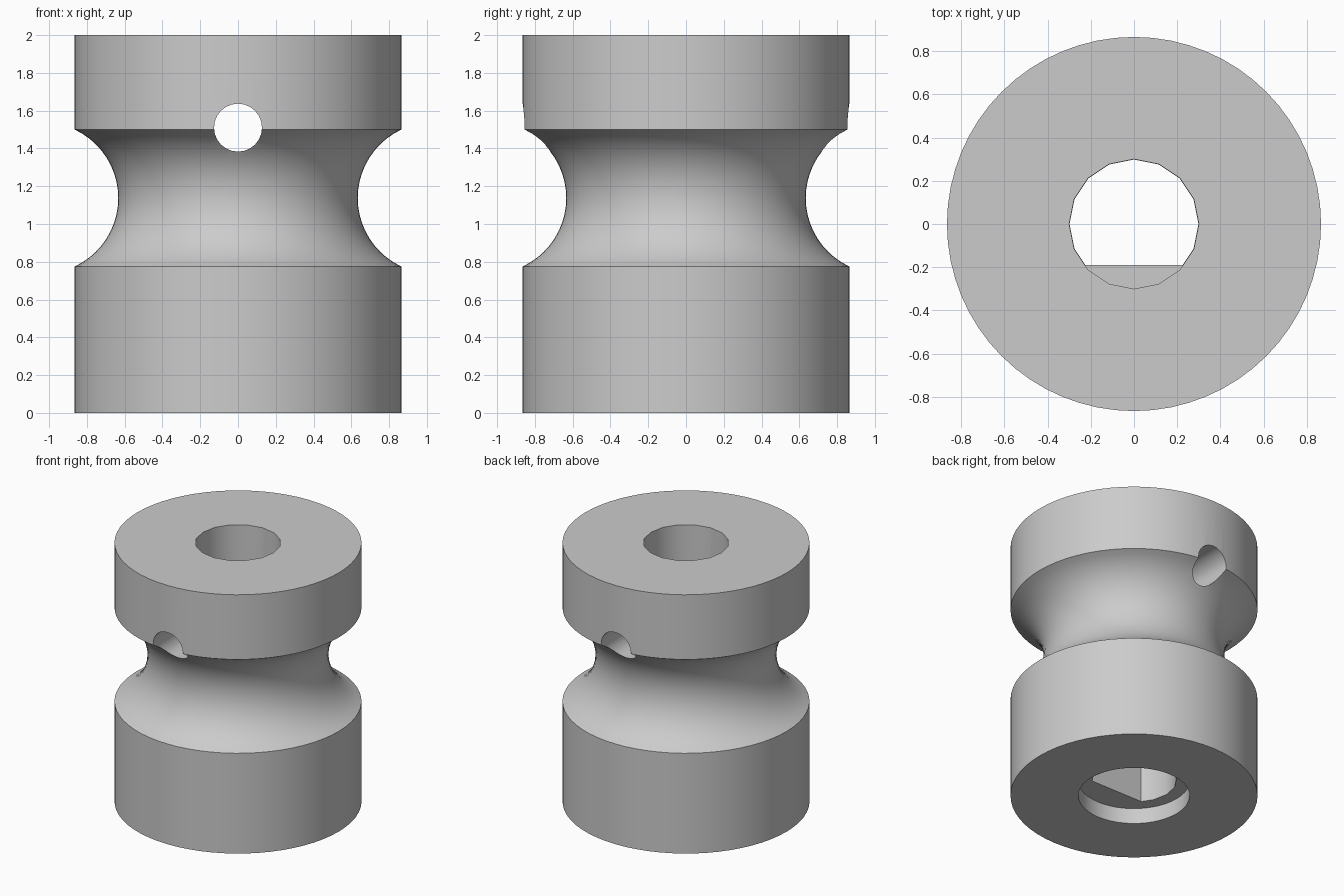
import bpy
import bmesh
from math import sin, cos, pi, radians, sqrt, asin
from mathutils import Matrix

cube = bpy.data.objects.get("Cube")
if cube:
    bpy.data.objects.remove(cube, do_unlink=True)

RADIUS, HEIGHT = 0.865, 2.0
GROOVE_LOW, GROOVE_HIGH, GROOVE_R = 0.775, 1.5, 0.4
BORE_R, FLAT_Y, LEDGE_Z = 0.3, -0.19, 1.2
SEGMENTS = 64

grey = bpy.data.materials.new("plain grey")
grey.use_nodes = True
colour = (0.6, 0.6, 0.6, 1)
grey.diffuse_color = colour
grey.node_tree.nodes["Principled BSDF"].inputs["Base Color"].default_value = colour


def make_object(name, bm):
    bmesh.ops.recalc_face_normals(bm, faces=bm.faces)
    mesh = bpy.data.meshes.new(name)
    bm.to_mesh(mesh)
    bm.free()
    mesh.materials.append(grey)
    obj = bpy.data.objects.new(name, mesh)
    bpy.context.collection.objects.link(obj)
    return obj


def cylinder(name, radius, low, high, sides, flat_y=None):
    """Upright cylinder, optionally sliced to a D section."""
    bm = bmesh.new()
    bmesh.ops.create_cone(bm, cap_ends=True, segments=sides, radius1=radius,
                          radius2=radius, depth=high - low,
                          matrix=Matrix.Translation((0, 0, (low + high) / 2)))
    if flat_y is not None:
        bmesh.ops.bisect_plane(bm, geom=bm.verts[:] + bm.edges[:] + bm.faces[:],
                               plane_co=(0, flat_y, 0), plane_no=(0, -1, 0),
                               clear_outer=True)
        bmesh.ops.holes_fill(bm, edges=[e for e in bm.edges if e.is_boundary])
    return make_object(name, bm)


def cut(target, cutter):
    mod = target.modifiers.new("cut", 'BOOLEAN')
    mod.operation = 'DIFFERENCE'
    mod.solver = 'EXACT'
    mod.object = cutter
    bpy.context.view_layer.objects.active = target
    bpy.ops.object.modifier_apply(modifier=mod.name)
    bpy.data.objects.remove(cutter, do_unlink=True)


# Spool body: profile with a circular-arc groove, turned around z
mid = (GROOVE_LOW + GROOVE_HIGH) / 2
half = (GROOVE_HIGH - GROOVE_LOW) / 2
centre_r = RADIUS + sqrt(GROOVE_R ** 2 - half ** 2)
sweep = asin(half / GROOVE_R)
steps = 20
profile = [(RADIUS, 0)]
for i in range(steps + 1):
    a = -sweep + 2 * sweep * i / steps
    profile.append((centre_r - GROOVE_R * cos(a), mid + GROOVE_R * sin(a)))
profile.append((RADIUS, HEIGHT))

bm = bmesh.new()
rings = []
for r, z in profile:
    rings.append([bm.verts.new((r * cos(2 * pi * k / SEGMENTS),
                                r * sin(2 * pi * k / SEGMENTS), z))
                  for k in range(SEGMENTS)])
for lower, upper in zip(rings, rings[1:]):
    for k in range(SEGMENTS):
        n = (k + 1) % SEGMENTS
        bm.faces.new((lower[k], lower[n], upper[n], upper[k]))
bm.faces.new(rings[0])
bm.faces.new(rings[-1])
spool = make_object("spool_body", bm)

# Shaft bore: recess below, D section in the middle, round bore above
cut(spool, cylinder("round_bore", BORE_R, LEDGE_Z, HEIGHT + 0.2, 16))
cut(spool, cylinder("d_bore", BORE_R - 0.002, 0.05, LEDGE_Z + 0.05, 16, FLAT_Y))
cut(spool, cylinder("bottom_recess", 0.39, -0.2, 0.12, 48))

# Cord hole running front to back
hole = cylinder("cord_hole", 0.127, -1.2, 1.2, 24)
hole.data.transform(Matrix.Translation((0, 0, 1.51)) @ Matrix.Rotation(radians(90), 4, 'X'))
cut(spool, hole)

bpy.ops.object.select_all(action='DESELECT')
spool.select_set(True)
bpy.context.view_layer.objects.active = spool
bpy.ops.object.shade_smooth_by_angle(angle=radians(30))
